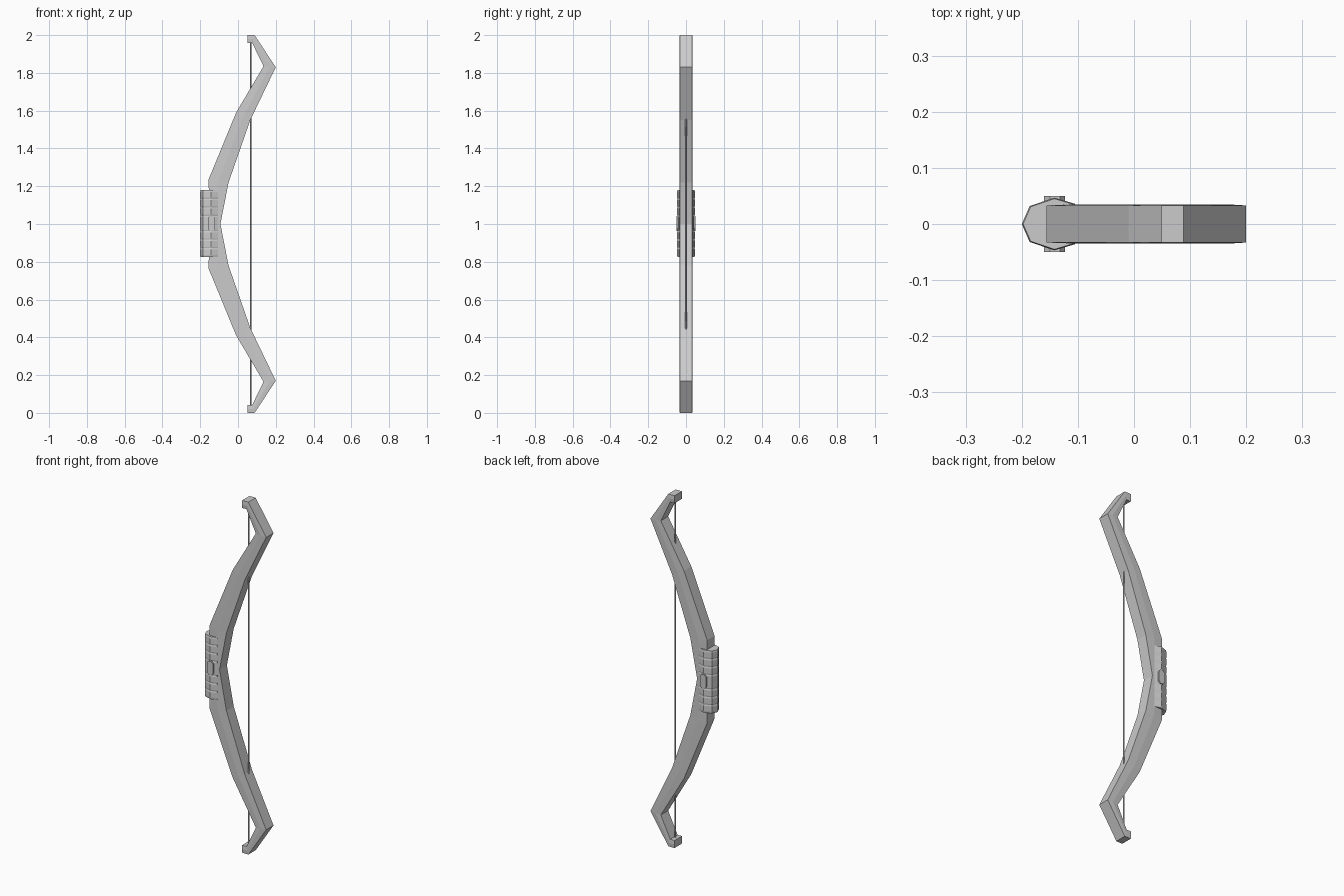
import bpy, bmesh

if "Cube" in bpy.data.objects:
    bpy.data.objects.remove(bpy.data.objects["Cube"])


def loft(name, rings, caps=(True, True), mirror=False):
    """Skin a list of equal closed rings; local origin sits at mid height z = 1."""
    bm = bmesh.new()
    rows = [[bm.verts.new((x, y, z - 1)) for x, y, z in r] for r in rings]
    n = len(rows[0])
    for a, b in zip(rows, rows[1:]):
        for i in range(n):
            j = (i + 1) % n
            bm.faces.new((a[i], a[j], b[j], b[i]))
    if caps[0]:
        bm.faces.new(rows[0])
    if caps[1]:
        bm.faces.new(rows[-1])
    bmesh.ops.recalc_face_normals(bm, faces=bm.faces)
    # an open tube has no defined inside, so orient it by its lowest side face
    low = min(bm.faces, key=lambda f: f.calc_center_median().y)
    if low.normal.y > 0:
        bmesh.ops.reverse_faces(bm, faces=bm.faces)
    me = bpy.data.meshes.new(name)
    bm.to_mesh(me)
    bm.free()
    ob = bpy.data.objects.new(name, me)
    ob.location.z = 1
    bpy.context.collection.objects.link(ob)
    if mirror:
        m = ob.modifiers.new("Mirror", 'MIRROR')
        m.use_axis = (False, False, True)
    return ob


# Limbs: paired belly/back profile points (x, z), faintly ridged side faces
stations = [((-0.150, 1.00), (-0.093, 1.00)),
            ((-0.156, 1.235), (-0.050, 1.22)),
            ((-0.010, 1.59), (0.065, 1.55)),
            ((0.135, 1.835), (0.200, 1.83)),
            ((0.076, 1.957), (0.088, 2.00)),
            ((0.049, 1.957), (0.049, 2.00))]
rings = []
for (ax, az), (bx, bz) in stations:
    mx, mz = (ax + bx) / 2, (az + bz) / 2
    rings.append([(ax, -0.033, az), (mx, -0.035, mz), (bx, -0.033, bz),
                  (bx, 0.033, bz), (mx, 0.035, mz), (ax, 0.033, az)])
loft("limbs", rings, caps=(False, True), mirror=True)

# Grip: faceted wrap with shallow pinched bands
section = [(-0.2, 0), (-0.186, -0.032), (-0.142, -0.047), (-0.105, -0.036),
           (-0.105, 0.036), (-0.142, 0.047), (-0.186, 0.032)]
levels = [(0.825, 0.96), (0.835, 1), (0.865, 1), (0.872, 0.96), (0.879, 1),
          (0.91, 1), (0.917, 0.96), (0.924, 1), (0.955, 1), (0.962, 0.96), (0.969, 1)]
levels += [(2.005 - z, s) for z, s in reversed(levels)]
loft("grip", [[(-0.14 + (x + 0.14) * s, y * s, z) for x, y in section]
              for z, s in levels])

# Grip studs: small chamfered plates on both sides
outline = [(-0.16, 0.975), (-0.15, 0.963), (-0.132, 0.963), (-0.123, 0.975),
           (-0.123, 1.03), (-0.132, 1.042), (-0.15, 1.042), (-0.16, 1.03)]
for side, label in ((-1, "front"), (1, "back")):
    loft(label + "_grip_stud",
         [[(x, side * y, z) for x, z in outline] for y in (0.035, 0.05)])

# Bowstring: thin cylinder between the tips
bpy.ops.mesh.primitive_cylinder_add(vertices=8, radius=0.004, depth=1.93,
                                    location=(0.067, 0, 1))
bpy.context.object.name = "bowstring"
